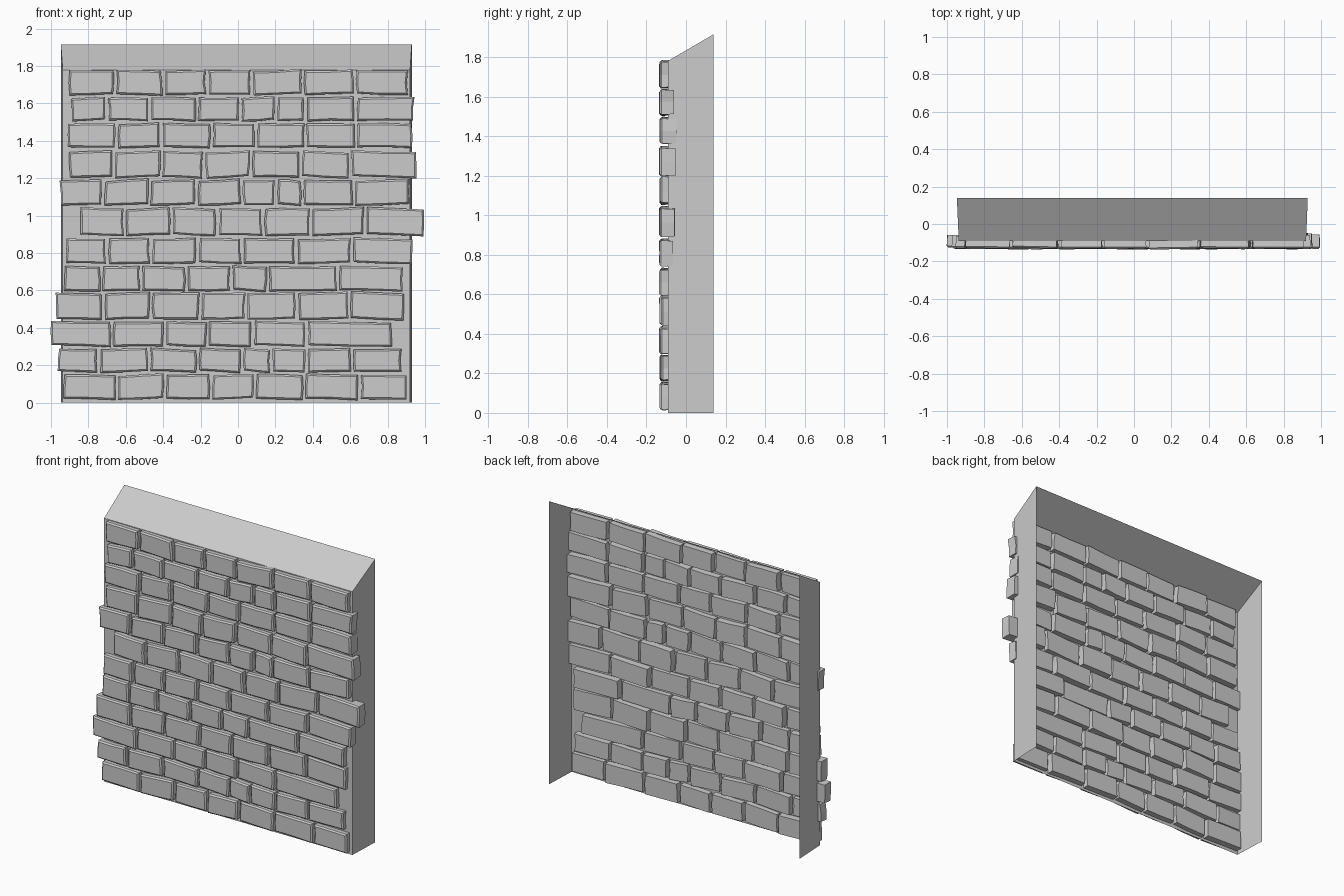
import bpy, bmesh, random

if "Cube" in bpy.data.objects:
    bpy.data.objects.remove(bpy.data.objects["Cube"])

random.seed(7)


def make_object(name, bm):
    bmesh.ops.recalc_face_normals(bm, faces=bm.faces[:])
    mesh = bpy.data.meshes.new(name)
    bm.to_mesh(mesh)
    bm.free()
    obj = bpy.data.objects.new(name, mesh)
    bpy.context.collection.objects.link(obj)
    return obj


# Wall shell: front panel, two sides and sloping top, open behind and below
bm = bmesh.new()
FRONT, BACK = -0.092, 0.139
profile = [(FRONT, 0), (FRONT, 1.78), (BACK, 1.915), (BACK, 0)]
left = [bm.verts.new((-0.947 if y > 0 else -0.937, y, z)) for y, z in profile]
right = [bm.verts.new((0.929 if y > 0 else 0.92, y, z)) for y, z in profile]
bm.faces.new(left)
bm.faces.new(right)
for i in (0, 1):
    bm.faces.new((left[i], left[i + 1], right[i + 1], right[i]))
make_object("wall_shell", bm)

# Courses from the ground up: bottom, top, joint positions along x
courses = [
    (0.020, 0.150, (-0.93, -0.645, -0.39, -0.145, 0.09, 0.355, 0.65, 0.905)),
    (0.165, 0.287, (-0.96, -0.745, -0.475, -0.215, 0.02, 0.18, 0.365, 0.61, 0.87)),
    (0.303, 0.433, (-1.0, -0.675, -0.395, -0.16, 0.08, 0.365, 0.82)),
    (0.447, 0.587, (-0.97, -0.72, -0.465, -0.20, 0.045, 0.315, 0.595, 0.885)),
    (0.598, 0.728, (-0.93, -0.73, -0.515, -0.275, -0.035, 0.16, 0.535, 0.88)),
    (0.745, 0.877, (-0.92, -0.70, -0.465, -0.215, 0.025, 0.31, 0.61, 0.93)),
    (0.895, 1.040, (-0.845, -0.605, -0.355, -0.11, 0.135, 0.39, 0.68, 0.995)),
    (1.058, 1.190, (-0.95, -0.72, -0.475, -0.22, 0.02, 0.205, 0.345, 0.62, 0.91)),
    (1.205, 1.343, (-0.90, -0.665, -0.41, -0.18, 0.07, 0.335, 0.60, 0.955)),
    (1.365, 1.493, (-0.91, -0.65, -0.41, -0.14, 0.095, 0.36, 0.63, 0.93)),
    (1.508, 1.632, (-0.89, -0.70, -0.475, -0.22, 0.015, 0.20, 0.36, 0.63, 0.94)),
    (1.648, 1.777, (-0.905, -0.655, -0.40, -0.165, 0.072, 0.345, 0.625, 0.905)),
]


def jit(a):
    return random.uniform(-a, a)


def add_brick(bm, x0, x1, z0, z1):
    """Irregular block: eight-point outline, deep body, chamfered front."""
    xm, zm = (x0 + x1) / 2, (z0 + z1) / 2
    tilt = jit(0.007)
    outline = []
    for x, z in ((x0, z0), (xm, z0), (x1, z0), (x1, zm),
                 (x1, z1), (xm, z1), (x0, z1), (x0, zm)):
        side = (x - xm) / (x1 - xm)
        outline.append((x + jit(0.005), z + tilt * side + jit(0.003)))
    back, front = -0.058 + jit(0.01), -0.131 + jit(0.004)
    yaw = jit(0.003)
    rings = []
    for y, inset in ((back, 0.003), (front + 0.009, 0), (front, 0.009)):
        sx, sz = 1 - inset / (x1 - xm), 1 - inset / (z1 - zm)
        rings.append([bm.verts.new((xm + (x - xm) * sx,
                                    y + yaw * (x - xm) / (x1 - xm),
                                    zm + (z - zm) * sz)) for x, z in outline])
    bm.faces.new(rings[0])
    bm.faces.new(rings[-1])
    for a, b in zip(rings, rings[1:]):
        for i in range(8):
            j = (i + 1) % 8
            bm.faces.new((a[i], a[j], b[j], b[i]))


# Bricks, one object per course
for n, (z0, z1, joints) in enumerate(courses, 1):
    bm = bmesh.new()
    last = len(joints) - 2
    for i, (a, b) in enumerate(zip(joints, joints[1:])):
        x0 = a + (0.009 if i > 0 else 0)
        x1 = b - (0.009 if i < last else 0)
        add_brick(bm, x0, x1, z0, z1)
    make_object(f"brick_course_{n:02d}", bm)
